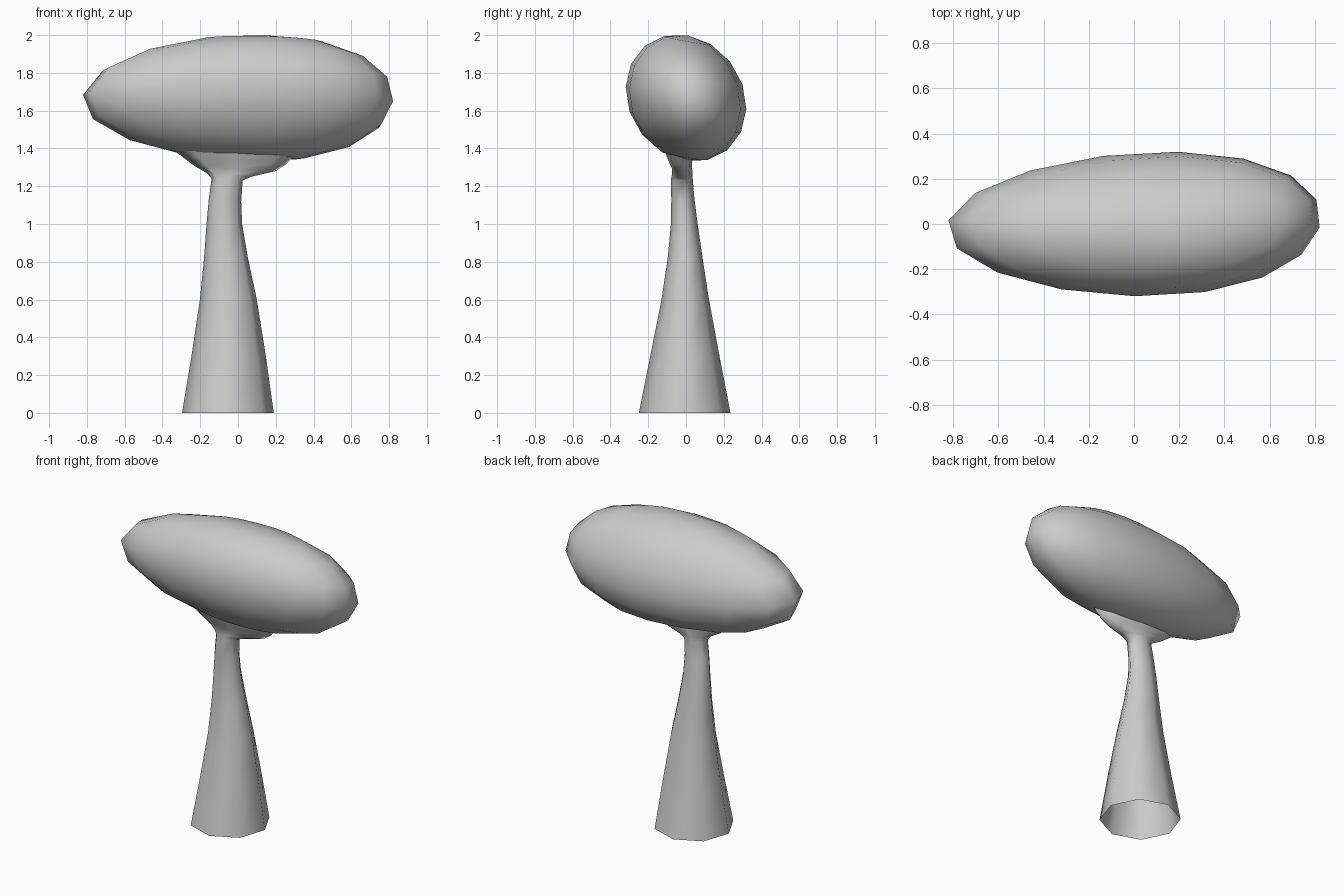
import bpy, bmesh
from math import sin, cos, pi, radians
from mathutils import Euler

cube = bpy.data.objects.get("Cube")
if cube:
    bpy.data.objects.remove(cube, do_unlink=True)

# Single plain grey
grey = bpy.data.materials.new("plain grey")
grey.use_nodes = True
colour = (0.6, 0.6, 0.6, 1)
grey.diffuse_color = colour
grey.node_tree.nodes["Principled BSDF"].inputs["Base Color"].default_value = colour


def make_object(name, bm):
    bmesh.ops.recalc_face_normals(bm, faces=bm.faces)
    for face in bm.faces:
        face.smooth = True
    mesh = bpy.data.meshes.new(name)
    bm.to_mesh(mesh)
    bm.free()
    mesh.materials.append(grey)
    obj = bpy.data.objects.new(name, mesh)
    bpy.context.collection.objects.link(obj)


# Canopy: low-poly egg lying along x, fuller at the +x end and leaning a little
bm = bmesh.new()
bmesh.ops.create_uvsphere(bm, u_segments=16, v_segments=8, radius=1)
turn = Euler((radians(-6), radians(3), radians(-3))).to_matrix()
for vert in bm.verts:
    x, y, z = turn @ vert.co
    egg_x = x + 0.12 * (1 - x * x) + 0.07 * y
    vert.co = (0.826 * egg_x,
               0.319 * (y - 0.07 * z),
               1.667 + 0.336 * (z - 0.07 * y))
make_object("canopy", bm)

# Trunk: open eight-sided tube that flares sideways under the canopy
# each ring: left x, left z, right x, right z, back y, front y
rings = [
    (-0.297, 0.00, 0.19, 0.00, 0.236, -0.25),
    (-0.247, 0.30, 0.148, 0.30, 0.178, -0.19),
    (-0.202, 0.60, 0.10, 0.60, 0.122, -0.13),
    (-0.18, 0.82, 0.053, 0.82, 0.088, -0.097),
    (-0.167, 1.00, 0.022, 1.00, 0.062, -0.08),
    (-0.154, 1.14, 0.017, 1.12, 0.045, -0.078),
    (-0.14, 1.24, 0.025, 1.23, 0.036, -0.08),
    (-0.165, 1.27, 0.07, 1.25, 0.034, -0.075),
    (-0.235, 1.31, 0.20, 1.28, 0.033, -0.075),
    (-0.30, 1.36, 0.26, 1.32, 0.033, -0.095),
    (-0.37, 1.41, 0.31, 1.38, 0.033, -0.115),
]
bm = bmesh.new()
loops = []
for x0, z0, x1, z1, back, front in rings:
    loop = []
    for i in range(8):
        a = i * pi / 4 + radians(4)
        u = (cos(a) + 1) / 2
        v = (sin(a) + 1) / 2
        loop.append(bm.verts.new((x0 + (x1 - x0) * u,
                                  front + (back - front) * v,
                                  z0 + (z1 - z0) * u)))
    loops.append(loop)
for low, high in zip(loops, loops[1:]):
    for i in range(8):
        j = (i + 1) % 8
        bm.faces.new((low[i], low[j], high[j], high[i]))
make_object("trunk", bm)
